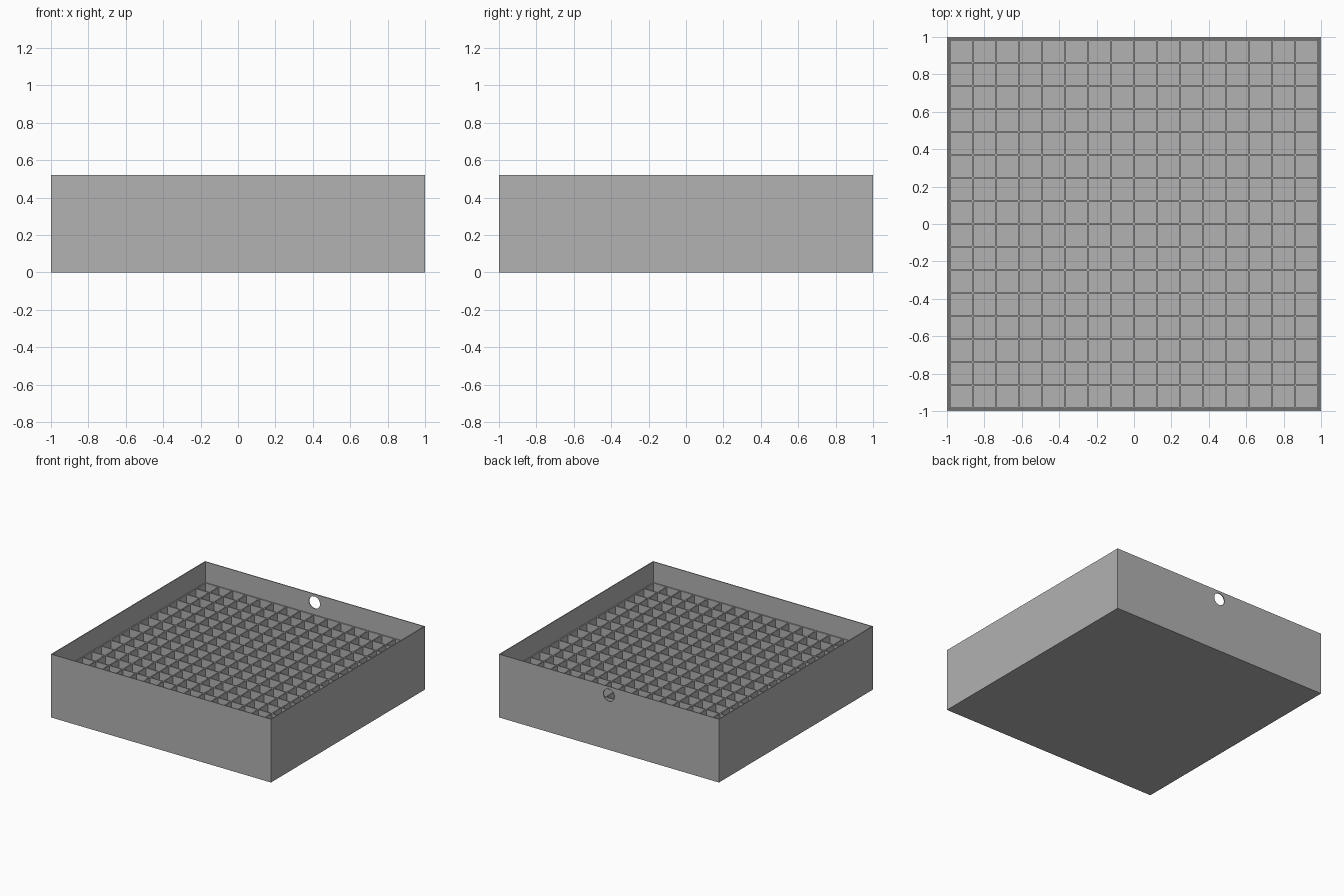
import bpy, bmesh, math
from mathutils import Matrix, Vector

if "Cube" in bpy.data.objects:
    bpy.data.objects.remove(bpy.data.objects["Cube"])

HEIGHT = 0.52       # outer height of the box
WALL = 0.01         # wall and floor thickness
GRID_TOP = 0.352    # top of the cell dividers
CELLS = 16
PITCH = 0.1232      # cell spacing
DIVIDER = 0.0095    # divider thickness

grey = bpy.data.materials.new("plain_grey")
grey.diffuse_color = (0.445, 0.445, 0.445, 1)
grey.use_nodes = True
grey.node_tree.nodes["Principled BSDF"].inputs["Base Color"].default_value = grey.diffuse_color


def add_object(name, bm):
    mesh = bpy.data.meshes.new(name)
    bmesh.ops.recalc_face_normals(bm, faces=bm.faces[:])
    bm.to_mesh(mesh)
    bm.free()
    mesh.materials.append(grey)
    obj = bpy.data.objects.new(name, mesh)
    bpy.context.collection.objects.link(obj)
    return obj


# open box: solid block, top inset to the rim and pushed down to the floor
bm = bmesh.new()
bmesh.ops.create_cube(bm, size=1, matrix=Matrix.Translation((0, 0, HEIGHT / 2))
                      @ Matrix.Diagonal((2, 2, HEIGHT, 1)))
top = max(bm.faces, key=lambda f: f.calc_center_median().z)
bmesh.ops.inset_region(bm, faces=[top], thickness=WALL)
inner = bmesh.ops.extrude_face_region(bm, geom=[top])
bmesh.ops.translate(bm, vec=Vector((0, 0, WALL - HEIGHT)),
                    verts=[v for v in inner["geom"] if isinstance(v, bmesh.types.BMVert)])
if top.is_valid:
    bmesh.ops.delete(bm, geom=[top], context='FACES_ONLY')
box = add_object("open_box", bm)

# round cable hole in the back wall
bm = bmesh.new()
bmesh.ops.create_cone(bm, cap_ends=True, segments=40, radius1=0.05, radius2=0.05, depth=0.1,
                      matrix=Matrix.Translation((0, 1, 0.45)) @ Matrix.Rotation(math.pi / 2, 4, 'X'))
cutter = add_object("hole_cutter", bm)
cutter.hide_render = True
cutter.hide_viewport = True
cutter.display_type = 'WIRE'
cut = box.modifiers.new("cable_hole", 'BOOLEAN')
cut.operation = 'DIFFERENCE'
cut.solver = 'EXACT'
cut.object = cutter

# cell grid: inset every cell, drop the cell centres, raise the remaining lattice
bm = bmesh.new()
half = CELLS * PITCH / 2
bmesh.ops.create_grid(bm, x_segments=CELLS, y_segments=CELLS, size=half,
                      matrix=Matrix.Translation((0, 0, WALL)))
cells = bm.faces[:]
bmesh.ops.inset_individual(bm, faces=cells, thickness=DIVIDER / 2, use_even_offset=True)
bmesh.ops.delete(bm, geom=cells, context='FACES')
for v in bm.verts:      # outer frame meets the box walls
    for i in (0, 1):
        if abs(v.co[i]) > half - 0.001:
            v.co[i] = math.copysign(1 - WALL, v.co[i])
raised = bmesh.ops.extrude_face_region(bm, geom=bm.faces[:])
bmesh.ops.translate(bm, vec=Vector((0, 0, GRID_TOP - WALL)),
                    verts=[v for v in raised["geom"] if isinstance(v, bmesh.types.BMVert)])
add_object("cell_grid", bm)
